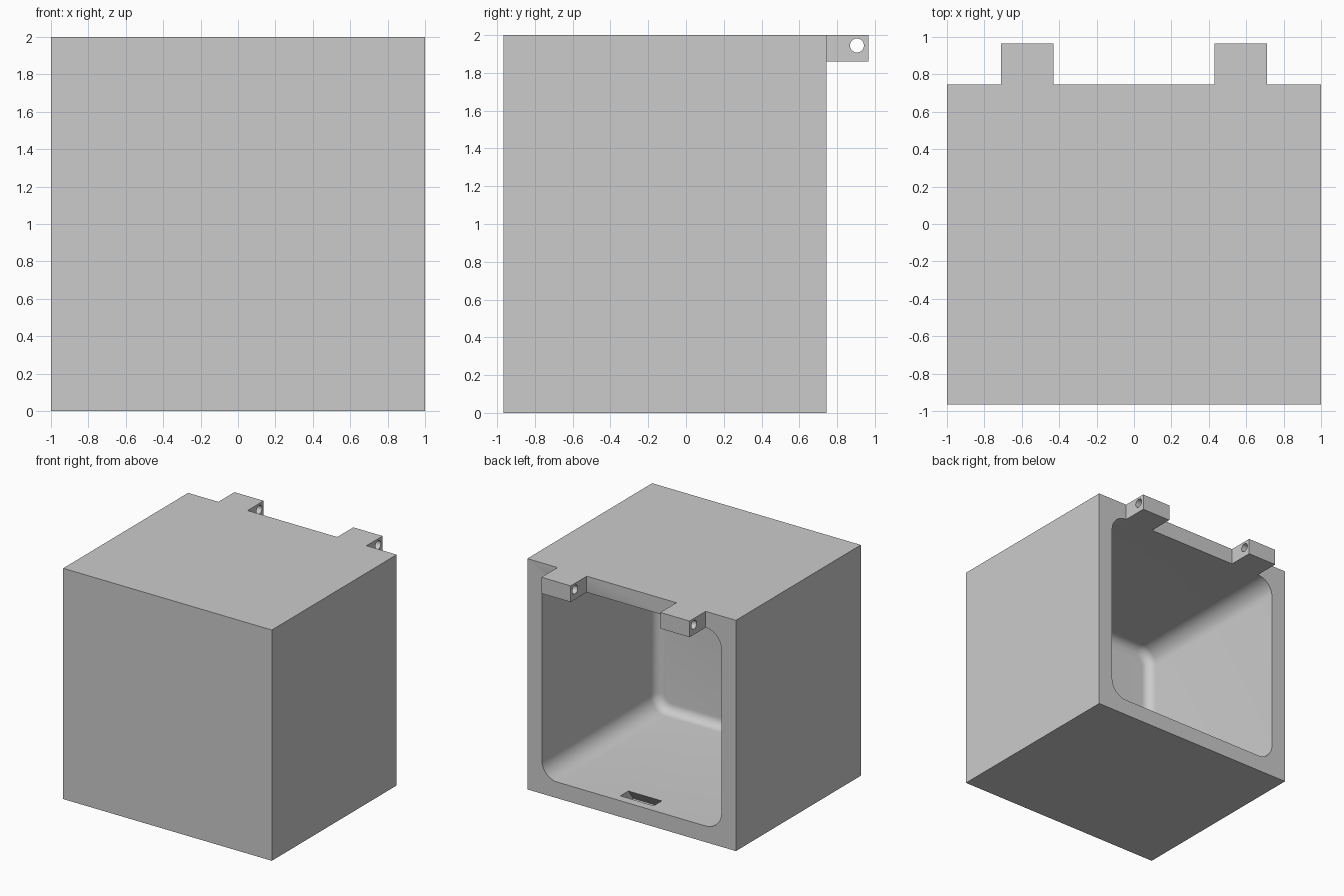
import bpy, bmesh, math
from mathutils import Matrix, Vector

old = bpy.data.objects.get("Cube")
if old:
    bpy.data.objects.remove(old, do_unlink=True)

WALL = 0.14
FRONT, BACK, HINGE_END = -0.965, 0.745, 0.965

grey = bpy.data.materials.new("plain_grey")
grey.use_nodes = True
colour = (0.6, 0.6, 0.6, 1)
grey.diffuse_color = colour
grey.node_tree.nodes["Principled BSDF"].inputs["Base Color"].default_value = colour


def make_object(name, bm):
    bmesh.ops.recalc_face_normals(bm, faces=bm.faces[:])
    mesh = bpy.data.meshes.new(name)
    bm.to_mesh(mesh)
    bm.free()
    mesh.materials.append(grey)
    obj = bpy.data.objects.new(name, mesh)
    bpy.context.collection.objects.link(obj)
    return obj


def box_mesh(low, high):
    bm = bmesh.new()
    low, high = Vector(low), Vector(high)
    place = Matrix.Translation((low + high) / 2) @ Matrix.Diagonal((high - low).to_4d())
    bmesh.ops.create_cube(bm, size=1, matrix=place)
    return bm


def combine(target, tool, operation):
    mod = target.modifiers.new(operation.lower(), 'BOOLEAN')
    mod.operation, mod.object, mod.solver = operation, tool, 'EXACT'
    bpy.context.view_layer.objects.active = target
    bpy.ops.object.modifier_apply(modifier=mod.name)
    bpy.data.objects.remove(tool, do_unlink=True)


# Outer block
housing = make_object("housing", box_mesh((-1, FRONT, 0), (1, BACK, 2)))

# Two hinge lugs at the upper back edge
for side in (-1, 1):
    x1, x2 = sorted((side * 0.43, side * 0.71))
    lug = make_object("hinge_lug", box_mesh((x1, BACK - 0.1, 2 - WALL), (x2, HINGE_END, 2)))
    combine(housing, lug, 'UNION')

# Rounded cavity, open at the back, with a softened inner end
inner = FRONT + WALL
bm = box_mesh((WALL - 1, inner, WALL), (1 - WALL, BACK + 0.05, 2 - WALL))
long_edges = [e for e in bm.edges if abs(e.verts[0].co.y - e.verts[1].co.y) > 0.1]
bmesh.ops.bevel(bm, geom=long_edges, offset=0.15, segments=12, profile=0.5, affect='EDGES')
end_edges = [e for e in bm.edges if all(abs(v.co.y - inner) < 1e-4 for v in e.verts)]
bmesh.ops.bevel(bm, geom=end_edges, offset=0.08, segments=8, profile=0.5, affect='EDGES')
combine(housing, make_object("cavity_cutter", bm), 'DIFFERENCE')

# Slanted latch slot in the cavity floor
bm = box_mesh((-0.16, 0.56, WALL - 0.09), (0.16, 0.67, WALL + 0.03))
for v in bm.verts:
    v.co.y += 0.75 * (v.co.z - WALL)
combine(housing, make_object("latch_slot_cutter", bm), 'DIFFERENCE')

# Hinge pin hole through both lugs
bm = bmesh.new()
bmesh.ops.create_cone(bm, cap_ends=True, segments=32, radius1=0.037, radius2=0.037, depth=1.8,
                      matrix=Matrix.Translation((0, 0.905, 1.945)) @ Matrix.Rotation(math.pi / 2, 4, 'Y'))
combine(housing, make_object("pin_hole_cutter", bm), 'DIFFERENCE')

# Smooth the curved walls only
bpy.ops.object.select_all(action='DESELECT')
housing.select_set(True)
bpy.context.view_layer.objects.active = housing
bpy.ops.object.shade_smooth_by_angle(angle=math.radians(30))
